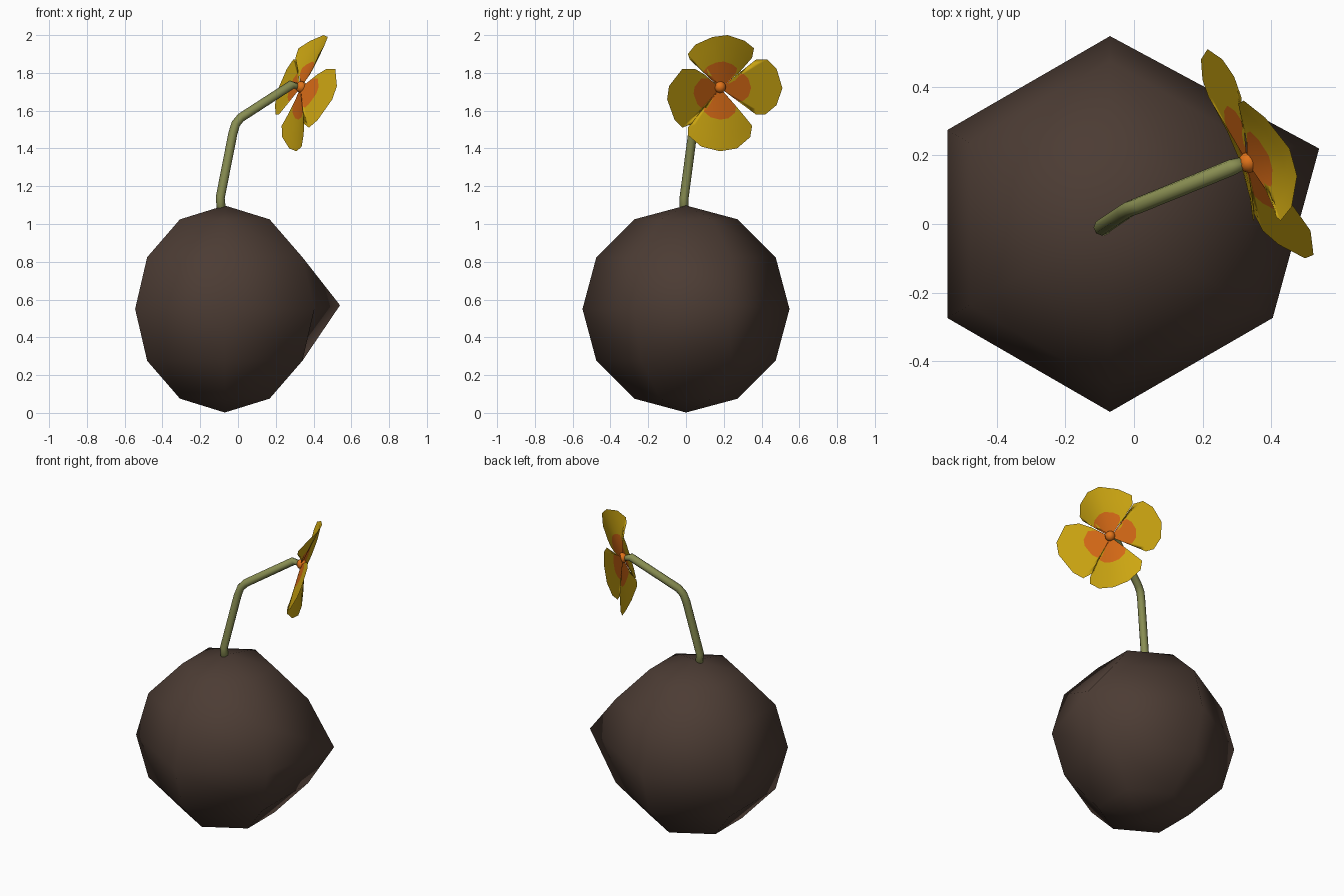
import bpy, bmesh, math
from mathutils import Vector, Matrix

if "Cube" in bpy.data.objects:
    bpy.data.objects.remove(bpy.data.objects["Cube"])


def material(name, rgb):
    m = bpy.data.materials.new(name)
    m.diffuse_color = (*rgb, 1)
    m.use_nodes = True
    m.node_tree.nodes["Principled BSDF"].inputs["Base Color"].default_value = m.diffuse_color
    return m


BROWN = material("dark brown", (0.072, 0.045, 0.034))
GREEN = material("stem green", (0.25, 0.27, 0.085))
YELLOW = material("petal yellow", (0.62, 0.39, 0.006))
ORANGE = material("petal orange", (0.68, 0.145, 0.008))
CORE = material("core orange", (0.75, 0.17, 0.01))


def add_object(name, bm, mats, smooth=True):
    me = bpy.data.meshes.new(name)
    for f in bm.faces:
        f.smooth = smooth
    bm.to_mesh(me)
    bm.free()
    for m in mats:
        me.materials.append(m)
    ob = bpy.data.objects.new(name, me)
    bpy.context.collection.objects.link(ob)
    return ob


# Body: six-sided low-poly ball with one equator corner pulled out
bm = bmesh.new()
bmesh.ops.create_uvsphere(bm, u_segments=6, v_segments=6, radius=0.548)
angle = min(math.atan2(v.co.y, v.co.x) % (math.pi / 3) for v in bm.verts
            if abs(v.co.z) < 0.01 and v.co.y > 0.1)
bmesh.ops.transform(bm, verts=bm.verts, matrix=Matrix.Translation((-0.07, 0, 0.55))
                    @ Matrix.Rotation(math.radians(30) - angle, 4, 'Z'))
corner = min(bm.verts, key=lambda v: (v.co - Vector((0.405, 0.27, 0.55))).length)
corner.co = (0.54, 0.22, 0.57)
bmesh.ops.recalc_face_normals(bm, faces=bm.faces)
add_object("body", bm, [BROWN])

# Stem: bent tube swept along a short path
path = [(-0.085, -0.01, 1.04), (-0.094, -0.01, 1.14), (-0.027, 0.035, 1.48),
        (-0.012, 0.045, 1.53), (0.015, 0.055, 1.563), (0.285, 0.165, 1.738),
        (0.325, 0.18, 1.725)]
bm = bmesh.new()
rings = []
SIDES = 8
for i, p in enumerate(path):
    t = Vector(path[min(i + 1, len(path) - 1)]) - Vector(path[max(i - 1, 0)])
    t.normalize()
    u = Vector((0, 1, 0)).cross(t).normalized()
    w = t.cross(u)
    r = 0.018 if i == len(path) - 1 else 0.024
    rings.append([bm.verts.new(Vector(p) + r * (u * math.cos(a) + w * math.sin(a)))
                  for a in (2 * math.pi * k / SIDES for k in range(SIDES))])
for a, b in zip(rings, rings[1:]):
    for k in range(SIDES):
        j = (k + 1) % SIDES
        bm.faces.new((a[k], a[j], b[j], b[k]))
bm.faces.new(rings[0][::-1])
bm.faces.new(rings[-1])
add_object("stem", bm, [GREEN])

# Petals: outline seen from the right (y, z), bent in x by a*dy + b*dz + c*dy^2
CY, CZ = 0.18, 1.72
PETALS = {
    "petal_top": ((-0.334, 0.5, -1.7),
                  [(0.10, 1.84), (0.02, 1.87), (0.01, 1.90), (0.05, 1.95), (0.14, 1.99),
                   (0.22, 2.0), (0.31, 1.97), (0.36, 1.93), (0.35, 1.88), (0.28, 1.80)]),
    "petal_back": ((-0.35, 0.33, 0),
                   [(0.26, 1.76), (0.32, 1.83), (0.37, 1.87), (0.43, 1.87), (0.48, 1.82),
                    (0.51, 1.72), (0.48, 1.63), (0.42, 1.58), (0.37, 1.58), (0.28, 1.65)]),
    "petal_bottom": ((-0.35, 0.06, -0.95),
                     [(0.26, 1.63), (0.31, 1.57), (0.35, 1.52), (0.34, 1.46), (0.27, 1.40),
                      (0.18, 1.385), (0.08, 1.41), (0.01, 1.47), (0.01, 1.51), (0.11, 1.61)]),
    "petal_front": ((-0.7, 0.45, 0),
                    [(0.10, 1.63), (0.03, 1.53), (-0.02, 1.51), (-0.06, 1.55), (-0.10, 1.66),
                     (-0.09, 1.73), (-0.02, 1.82), (0.05, 1.82), (0.10, 1.79)]),
}
for name, ((a, b, c), outline) in PETALS.items():
    bm = bmesh.new()

    def ring(s):
        out = []
        for y, z in outline:
            dy, dz = (y - CY) * s, (z - CZ) * s
            x = 0.33 + a * dy + b * dz + c * dy * dy
            out.append(bm.verts.new((x, CY + dy, CZ + dz)))
        return out

    base = bm.verts.new((0.33, CY, CZ))
    inner, mid, outer = ring(0.5), ring(0.78), ring(1.0)
    for k in range(len(outline) - 1):
        bm.faces.new((base, inner[k + 1], inner[k])).material_index = 1
        bm.faces.new((inner[k], inner[k + 1], mid[k + 1], mid[k]))
        bm.faces.new((mid[k], mid[k + 1], outer[k + 1], outer[k]))
    bmesh.ops.recalc_face_normals(bm, faces=bm.faces)
    bm.normal_update()
    if sum(f.normal.x for f in bm.faces) < 0:
        bmesh.ops.reverse_faces(bm, faces=bm.faces)
    add_object(name, bm, [YELLOW, ORANGE])

# Flower core: small ball in the middle
bm = bmesh.new()
bmesh.ops.create_uvsphere(bm, u_segments=12, v_segments=8, radius=0.031,
                          matrix=Matrix.Translation((0.335, CY, 1.725)))
add_object("flower_core", bm, [CORE])
